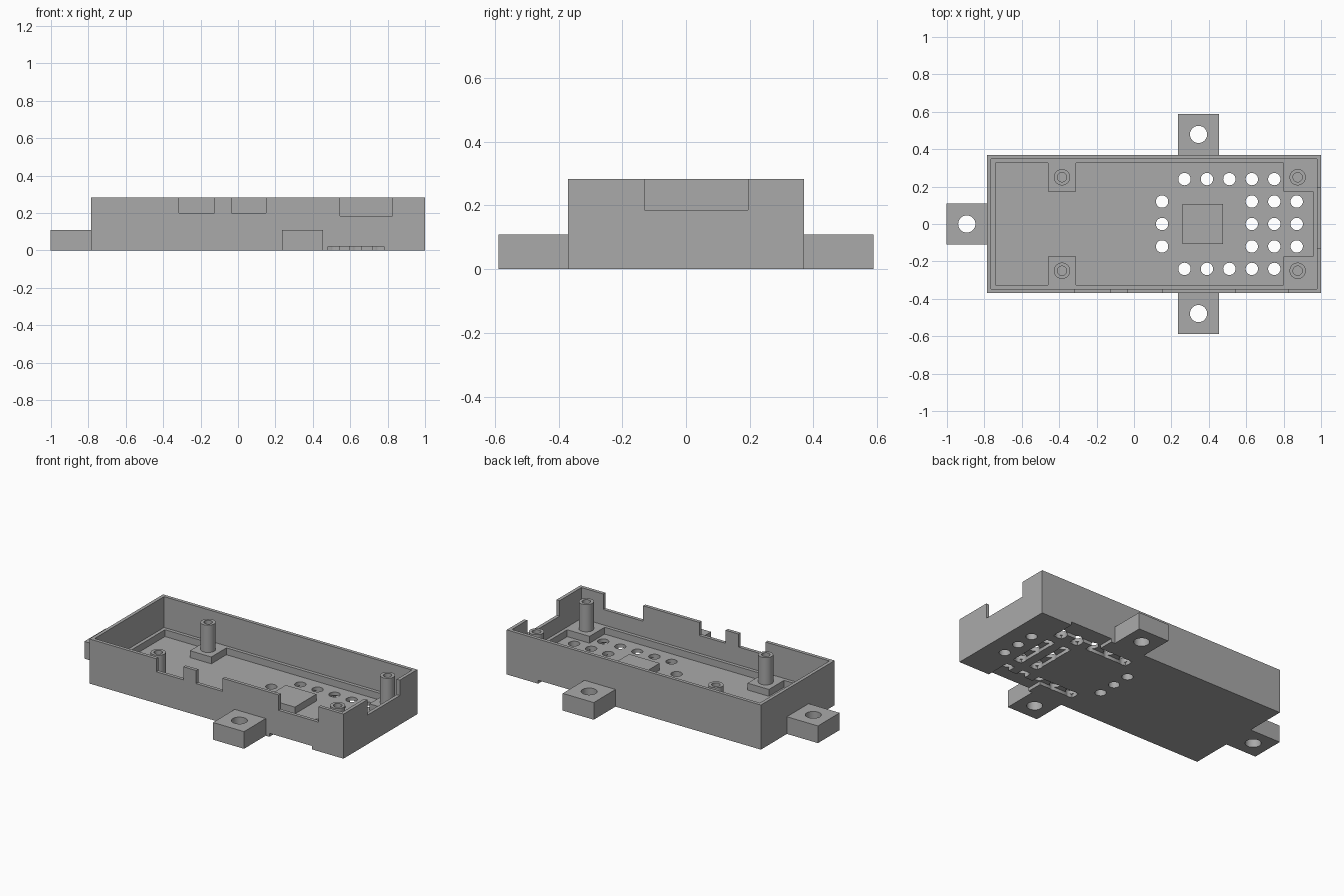
import bpy, bmesh, math
from mathutils import Matrix

if "Cube" in bpy.data.objects:
    bpy.data.objects.remove(bpy.data.objects["Cube"], do_unlink=True)

grey = bpy.data.materials.new("mid grey")
COLOUR = (0.40, 0.40, 0.40, 1)
grey.diffuse_color = COLOUR
grey.use_nodes = True
grey.node_tree.nodes["Principled BSDF"].inputs["Base Color"].default_value = COLOUR


def finish(name, bm):
    bmesh.ops.recalc_face_normals(bm, faces=bm.faces)
    mesh = bpy.data.meshes.new(name)
    bm.to_mesh(mesh)
    bm.free()
    mesh.materials.append(grey)
    obj = bpy.data.objects.new(name, mesh)
    bpy.context.collection.objects.link(obj)
    return obj


def prism(name, points, z0, z1):
    bm = bmesh.new()
    face = bm.faces.new([bm.verts.new((x, y, z0)) for x, y in points])
    side = bmesh.ops.extrude_face_region(bm, geom=[face])["geom"]
    top = [v for v in side if isinstance(v, bmesh.types.BMVert)]
    bmesh.ops.translate(bm, verts=top, vec=(0, 0, z1 - z0))
    return finish(name, bm)


def box(name, x0, x1, y0, y1, z0, z1):
    return prism(name, [(x0, y0), (x1, y0), (x1, y1), (x0, y1)], z0, z1)


def disc(name, x, y, r, z0, z1, sides=32):
    ring = [2 * math.pi * i / sides for i in range(sides)]
    return prism(name, [(x + r * math.cos(a), y + r * math.sin(a)) for a in ring], z0, z1)


def carve(obj, cutters):
    for c in cutters:
        c.hide_render = True
        mod = obj.modifiers.new("cut", 'BOOLEAN')
        mod.operation, mod.solver, mod.object = 'DIFFERENCE', 'EXACT', c
    bpy.context.view_layer.update()
    graph = bpy.context.evaluated_depsgraph_get()
    mesh = bpy.data.meshes.new_from_object(obj.evaluated_get(graph))
    obj.modifiers.clear()
    obj.data = mesh
    for c in cutters:
        bpy.data.objects.remove(c, do_unlink=True)


def smooth(obj):
    bpy.ops.object.select_all(action='DESELECT')
    obj.select_set(True)
    bpy.context.view_layer.objects.active = obj
    bpy.ops.object.shade_smooth_by_angle(angle=math.radians(30))


X0, X1, Y, H = -0.785, 1.0, 0.37, 0.283
WALL, FLOOR, LEDGE = 0.0217, 0.0435, 0.087
POST_X, POST_Y = (-0.385, 0.875), 0.25

# Tray shell: outer block, upper cavity, and floor well stepping round the post bases
tray = box("tray", X0, X1, -Y, Y, 0, H)
cuts = [box("cavity", X0 + WALL, X1 - WALL, -Y + WALL, Y - WALL, LEDGE, 1)]
wide, narrow = Y - 2 * WALL, 0.175
left, right = X0 + 2 * WALL, X1 - 2 * WALL
half = [(left, wide), (-0.46, wide), (-0.46, narrow), (-0.31, narrow), (-0.31, wide),
        (0.80, wide), (0.80, narrow), (right, narrow)]
cuts.append(prism("well", half + [(x, -y) for x, y in reversed(half)], FLOOR, LEDGE + 0.02))

# Port openings in the front and right walls
for a, b, z in [(-0.315, -0.125, 0.2), (-0.035, 0.15, 0.2), (0.545, 0.825, 0.185)]:
    cuts.append(box("port", a, b, -Y - 0.05, -Y + 0.03, z, 1))
cuts.append(box("end_port", X1 - 0.03, X1 + 0.05, -0.13, 0.195, 0.185, 1))

# Vent holes
STEP, HOLE = 0.12, 0.033
vents = [(0.27 + STEP * i, s * 0.24) for i in range(5) for s in (-1, 1)]
vents += [(x, STEP * j) for x in (0.15, 0.63, 0.75, 0.87) for j in (-1, 0, 1)]
cuts += [disc("vent", x, y, HOLE, -0.1, 0.07) for x, y in vents]

# Shallow air channels under the floor
D, W = 0.0217, 0.03
for s in (-1, 1):
    def channel(a, b, near, far):
        cuts.append(box("channel", a, b, min(s * near, s * far), max(s * near, s * far), -0.1, D))
    channel(0.24, 0.54, 0.21, 0.27)
    channel(0.48, 0.78, 0.265, 0.45)
    for x in (0.63, 0.75):
        channel(x - W, x + W, 0.21, 0.3)
for x in (0.63, 0.75):
    cuts.append(box("channel", x - W, x + W, -0.15, 0.15, -0.1, D))
carve(tray, cuts)
smooth(tray)

# Raised pad on the floor
box("centre_pad", 0.26, 0.475, -0.108, 0.108, FLOOR, LEDGE)

# Mounting tabs with screw holes
T = 0.109
for name, x, y in [("left_end_tab", X0 - T, 0), ("front_tab", 0.345, -Y - T), ("back_tab", 0.345, Y + T)]:
    tab = box(name, x - T, x + T, y - T, y + T, 0, T)
    carve(tab, [disc("screw_hole", x, y, 0.046, -0.1, 0.3)])
    smooth(tab)

# Hollow board posts, turned from a profile
for x in POST_X:
    for s in (-1, 1):
        bm = bmesh.new()
        profile = [(0.0435, LEDGE), (0.0435, 0.26), (0.025, 0.26), (0.025, LEDGE + 0.01), (0, LEDGE + 0.01)]
        vs = [bm.verts.new((r, 0, z)) for r, z in profile]
        es = [bm.edges.new(p) for p in zip(vs, vs[1:])]
        bmesh.ops.spin(bm, geom=vs + es, cent=(0, 0, 0), axis=(0, 0, 1), angle=2 * math.pi, steps=32)
        bmesh.ops.remove_doubles(bm, verts=bm.verts, dist=0.0001)
        bmesh.ops.transform(bm, matrix=Matrix.Translation((x, s * POST_Y, 0)), verts=bm.verts)
        smooth(finish("board_post", bm))
